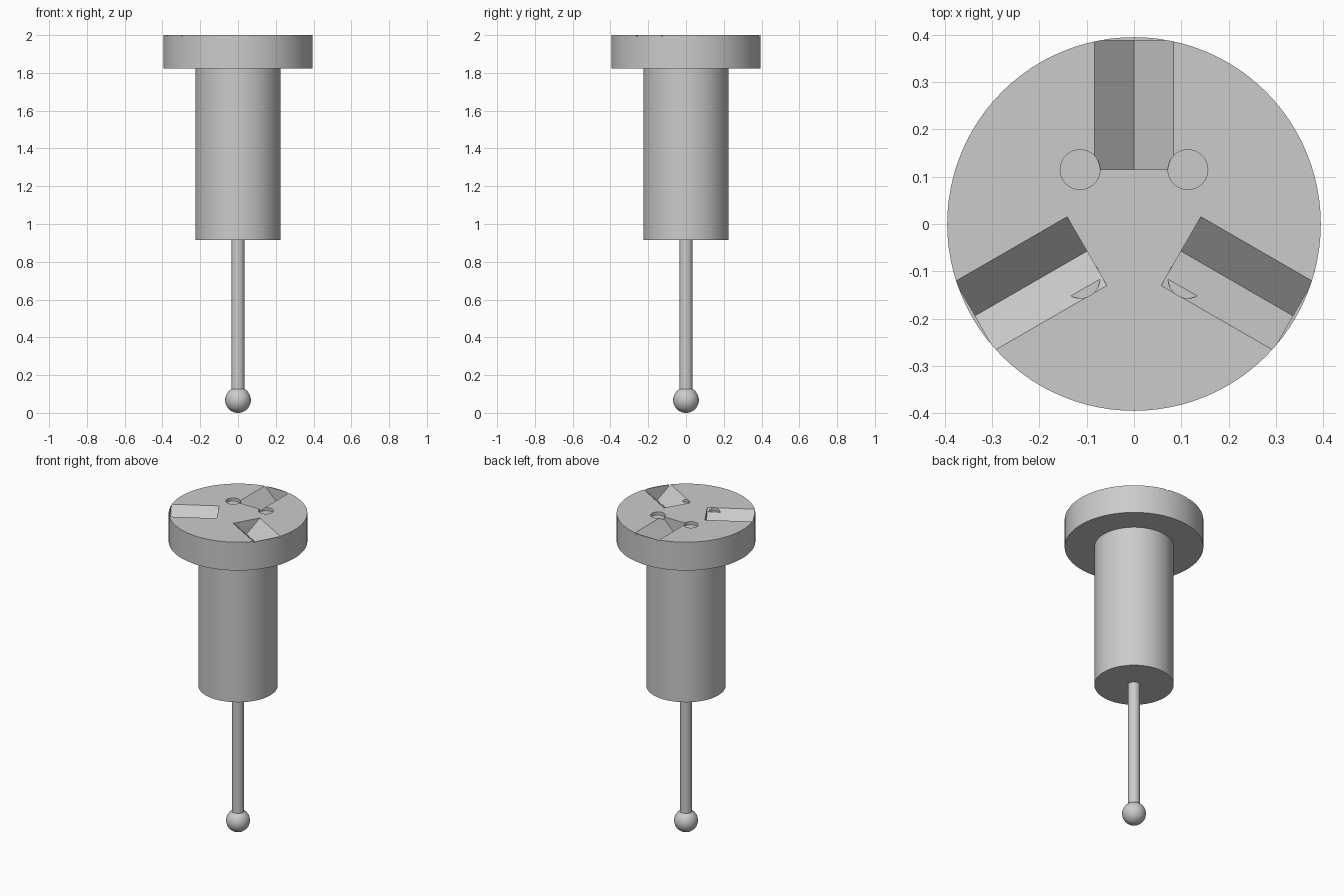
import bpy, bmesh, math
from mathutils import Matrix

cube = bpy.data.objects.get("Cube")
if cube:
    bpy.data.objects.remove(cube, do_unlink=True)

grey = bpy.data.materials.new("light grey metal")
grey.use_nodes = True
grey.diffuse_color = (0.6, 0.6, 0.6, 1)
grey.node_tree.nodes["Principled BSDF"].inputs["Base Color"].default_value = (0.6, 0.6, 0.6, 1)

FLANGE_TOP, FLANGE_BOTTOM, BODY_BOTTOM = 2.0, 1.822, 0.915
BALL_R = 0.068


def add_object(name, bm):
    bmesh.ops.recalc_face_normals(bm, faces=bm.faces)
    mesh = bpy.data.meshes.new(name)
    bm.to_mesh(mesh)
    bm.free()
    mesh.materials.append(grey)
    obj = bpy.data.objects.new(name, mesh)
    bpy.context.collection.objects.link(obj)
    return obj


def cylinder(name, radius, z0, z1, x=0, y=0, sides=96):
    bm = bmesh.new()
    bmesh.ops.create_cone(bm, cap_ends=True, segments=sides, radius1=radius, radius2=radius,
                          depth=z1 - z0, matrix=Matrix.Translation((x, y, (z0 + z1) / 2)))
    return add_object(name, bm)


def groove_cutter(angle):
    # V-shaped prism running outwards along y, then turned about the axis
    w, y0, y1, rise = 0.084, 0.115, 0.388, 0.05
    bm = bmesh.new()
    profile = [(-w, rise), (-w, 0), (0, -w), (w, 0), (w, rise)]
    face = bm.faces.new([bm.verts.new((x, y0, FLANGE_TOP + z)) for x, z in profile])
    new = bmesh.ops.extrude_face_region(bm, geom=[face])["geom"]
    bmesh.ops.translate(bm, vec=(0, y1 - y0, 0),
                        verts=[v for v in new if isinstance(v, bmesh.types.BMVert)])
    bm.transform(Matrix.Rotation(angle, 4, "Z"))
    return add_object("groove_cutter", bm)


def smooth(obj):
    bpy.ops.object.select_all(action="DESELECT")
    obj.select_set(True)
    bpy.context.view_layer.objects.active = obj
    bpy.ops.object.shade_smooth_by_angle(angle=math.radians(30))


def cut(target, cutter):
    cutter.hide_render = True
    mod = target.modifiers.new("cut", "BOOLEAN")
    mod.operation, mod.solver, mod.object = "DIFFERENCE", "EXACT", cutter
    bpy.context.view_layer.objects.active = target
    bpy.ops.object.modifier_apply(modifier=mod.name)
    bpy.data.objects.remove(cutter, do_unlink=True)


# Flange with three V grooves and four shallow round pockets
flange = cylinder("flange", 0.395, FLANGE_BOTTOM, FLANGE_TOP)
for i in range(3):
    cut(flange, groove_cutter(i * math.tau / 3))
for sx in (-1, 1):
    for sy in (-1, 1):
        cut(flange, cylinder("pocket_cutter", 0.042, FLANGE_TOP - 0.019, FLANGE_TOP + 0.05,
                             sx * 0.114, sy * 0.115, 48))

# Body and stem
body = cylinder("body", 0.226, BODY_BOTTOM, FLANGE_BOTTOM)
stem = cylinder("stem", 0.035, BALL_R, BODY_BOTTOM, sides=48)

# Ball tip
bm = bmesh.new()
bmesh.ops.create_uvsphere(bm, u_segments=48, v_segments=24, radius=BALL_R,
                          matrix=Matrix.Translation((0, 0, BALL_R)))
ball = add_object("ball_tip", bm)

for part in (flange, body, stem, ball):
    smooth(part)
